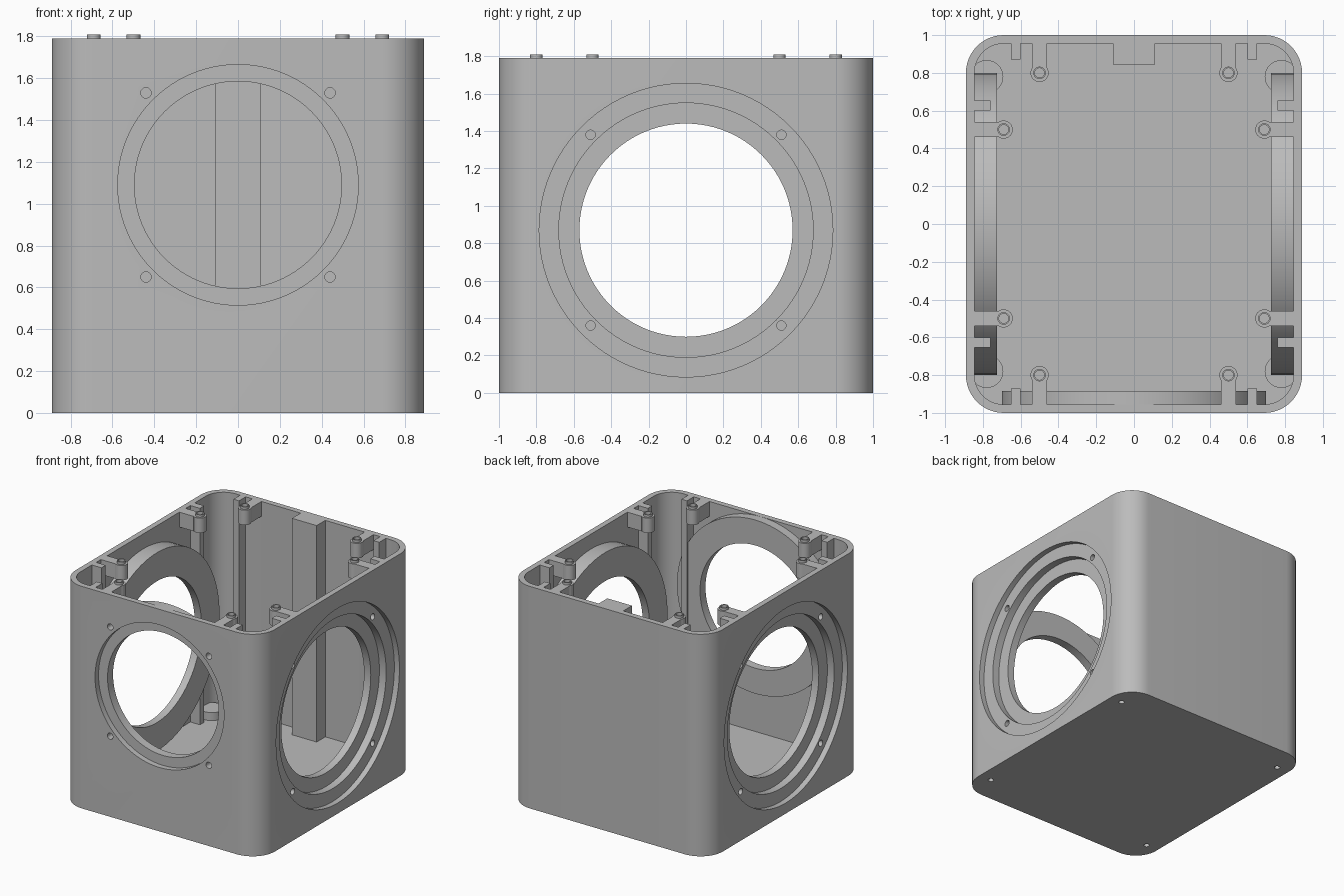
import bpy, bmesh, math
from mathutils import Matrix, Vector

if "Cube" in bpy.data.objects:
    bpy.data.objects.remove(bpy.data.objects["Cube"])

W, D, H = 0.89, 1.0, 1.79      # half width, half depth, height
T, R, FLOOR = 0.045, 0.2, 0.045  # wall, corner radius, floor

grey = bpy.data.materials.new("grey plastic")
grey.diffuse_color = (0.50, 0.50, 0.50, 1)
grey.use_nodes = True
grey.node_tree.nodes["Principled BSDF"].inputs["Base Color"].default_value = grey.diffuse_color


def finish(name, bm, matrix=Matrix()):
    bmesh.ops.remove_doubles(bm, verts=bm.verts, dist=1e-5)
    bmesh.ops.transform(bm, matrix=matrix, verts=bm.verts)
    bmesh.ops.recalc_face_normals(bm, faces=bm.faces)
    me = bpy.data.meshes.new(name)
    bm.to_mesh(me)
    bm.free()
    me.materials.append(grey)
    ob = bpy.data.objects.new(name, me)
    bpy.context.collection.objects.link(ob)
    return ob


def rounded_prism(name, hx, hy, r, z0, z1, n=12):
    bm = bmesh.new()
    pts = []
    for q, (sx, sy) in enumerate([(1, 1), (-1, 1), (-1, -1), (1, -1)]):
        for i in range(n + 1):
            a = math.pi / 2 * (q + i / n)
            pts.append((sx * (hx - r) + r * math.cos(a), sy * (hy - r) + r * math.sin(a)))
    face = bm.faces.new([bm.verts.new((x, y, z0)) for x, y in pts])
    top = bmesh.ops.extrude_face_region(bm, geom=[face])["geom"]
    bmesh.ops.translate(bm, vec=(0, 0, z1 - z0),
                        verts=[v for v in top if isinstance(v, bmesh.types.BMVert)])
    return finish(name, bm)


def box(name, x0, x1, y0, y1, z0, z1):
    bm = bmesh.new()
    bmesh.ops.create_cube(bm, size=1)
    m = Matrix.Translation(((x0 + x1) / 2, (y0 + y1) / 2, (z0 + z1) / 2))
    return finish(name, bm, m @ Matrix.Diagonal((abs(x1 - x0), abs(y1 - y0), z1 - z0, 1)))


def lathe(name, profile, center, axis=(0, 0, 1), closed=False, n=96):
    """Turn (radius, height) points around an axis through center."""
    bm = bmesh.new()
    rings = [[bm.verts.new((r * math.cos(2 * math.pi * i / n), r * math.sin(2 * math.pi * i / n), h))
              for i in range(n)] if r > 0 else [bm.verts.new((0, 0, h))] for r, h in profile]
    pairs = list(zip(rings, rings[1:])) + ([(rings[-1], rings[0])] if closed else [])
    for a, b in pairs:
        for i in range(n):
            j = (i + 1) % n
            vs = [a[i % len(a)], a[j % len(a)], b[j % len(b)], b[i % len(b)]]
            bm.faces.new(list(dict.fromkeys(vs)))
    rot = Vector((0, 0, 1)).rotation_difference(Vector(axis)).to_matrix().to_4x4()
    return finish(name, bm, Matrix.Translation(center) @ rot)


def rod(name, r, h0, h1, center, axis=(0, 0, 1), n=96):
    return lathe(name, [(0, h0), (r, h0), (r, h1), (0, h1)], center, axis, n=n)


def cut(ob, cutters):
    for c in cutters:
        c.hide_render = True
        m = ob.modifiers.new("cut", 'BOOLEAN')
        m.operation, m.solver, m.object = 'DIFFERENCE', 'EXACT', c
    me = bpy.data.meshes.new_from_object(ob.evaluated_get(bpy.context.evaluated_depsgraph_get()))
    ob.modifiers.clear()
    ob.data = me


# Hollow shell with open top
shell = rounded_prism("shell", W, D, R, 0, H)
SZ, FZ = 0.87, 1.09            # heights of side and front openings
cavity = rounded_prism("cavity_cutter", W - T, D - T, R - T, FLOOR, H + 0.2)
side_bore = rod("side_bore_cutter", 0.785, -1.5, 1.5, (0, 0, SZ), (1, 0, 0))
front_bore = rod("front_bore_cutter", 0.575, 0, 0.5, (0, -1.3, FZ), (0, 1, 0))
front_screws = [rod("front_screw_cutter", 0.025, 0, 0.15, (sx * 0.44, -1.05, FZ + sz * 0.44), (0, 1, 0), 20)
                for sx in (1, -1) for sz in (1, -1)]
bottom_screws = [rod("bottom_screw_cutter", 0.022, -0.1, 0.085, (sx * 0.78, sy * 0.78, 0), n=20)
                 for sx in (1, -1) for sy in (1, -1)]
cutters = [cavity, side_bore, front_bore] + front_screws + bottom_screws
cut(shell, cutters)

# Front mounting ring behind the wall
front_ring = lathe("front_ring", [(0.495, 0), (0.7, 0), (0.7, 0.07), (0.495, 0.07)],
                   (0, -D + T, FZ), (0, 1, 0), True)
cut(front_ring, front_screws)

# Stepped side rings
for s in (1, -1):
    ring = lathe("side_ring", [(0.68, 0), (0.8, 0), (0.8, 0.12), (0.57, 0.12), (0.57, 0.06), (0.68, 0.06)],
                 (s * (W - T), 0, SZ), (-s, 0, 0), True)
    holes = [rod("side_screw_cutter", 0.025, -0.03, 0.08, (s * (W - T), sy * 0.51, SZ + sz * 0.51), (-s, 0, 0), 20)
             for sy in (1, -1) for sz in (1, -1)]
    cut(ring, holes)
    cutters += holes

# Rear cable post
box("rear_post", -0.11, 0.11, 0.845, D - T, FLOOR, H)

# Lid bosses, guide rails and floor standoffs, mirrored to four corners
BOSS = [(0, -0.12), (0.048, -0.12), (0.048, 0), (0.033, 0), (0.033, 0.02),
        (0.025, 0.02), (0.025, -0.09), (0, -0.09)]
for sx in (1, -1):
    for sy in (1, -1):
        # Bosses with necks stopping short of the screw bore
        lathe("end_boss", BOSS, (sx * 0.5, sy * 0.8, H), n=32)
        box("end_boss_neck", sx * 0.46, sx * 0.54, sy * 0.827, sy * (D - T), H - 0.12, H)
        lathe("side_boss", BOSS, (sx * 0.69, sy * 0.5, H), n=32)
        box("side_boss_neck", sx * 0.717, sx * (W - T), sy * 0.46, sy * 0.54, H - 0.12, H)
        # Rails; side ones stop at the ring
        box("end_rail", sx * 0.6, sx * 0.65, sy * 0.87, sy * (D - T), FLOOR, H)
        box("side_rail_upper", sx * 0.76, sx * (W - T), sy * 0.6, sy * 0.655, 1.33, H)
        box("side_rail_lower", sx * 0.76, sx * (W - T), sy * 0.6, sy * 0.655, FLOOR, 0.41)
        # Standoff over each bottom screw hole
        standoff = rod("floor_standoff", 0.088, FLOOR, 0.11, (sx * 0.78, sy * 0.78, 0), n=32)
        cut(standoff, bottom_screws)

for c in cutters:
    bpy.data.objects.remove(c)

# Smooth the curved surfaces, keep edges sharp
bpy.ops.object.select_all(action='SELECT')
bpy.context.view_layer.objects.active = shell
bpy.ops.object.shade_smooth_by_angle(angle=math.radians(30))
